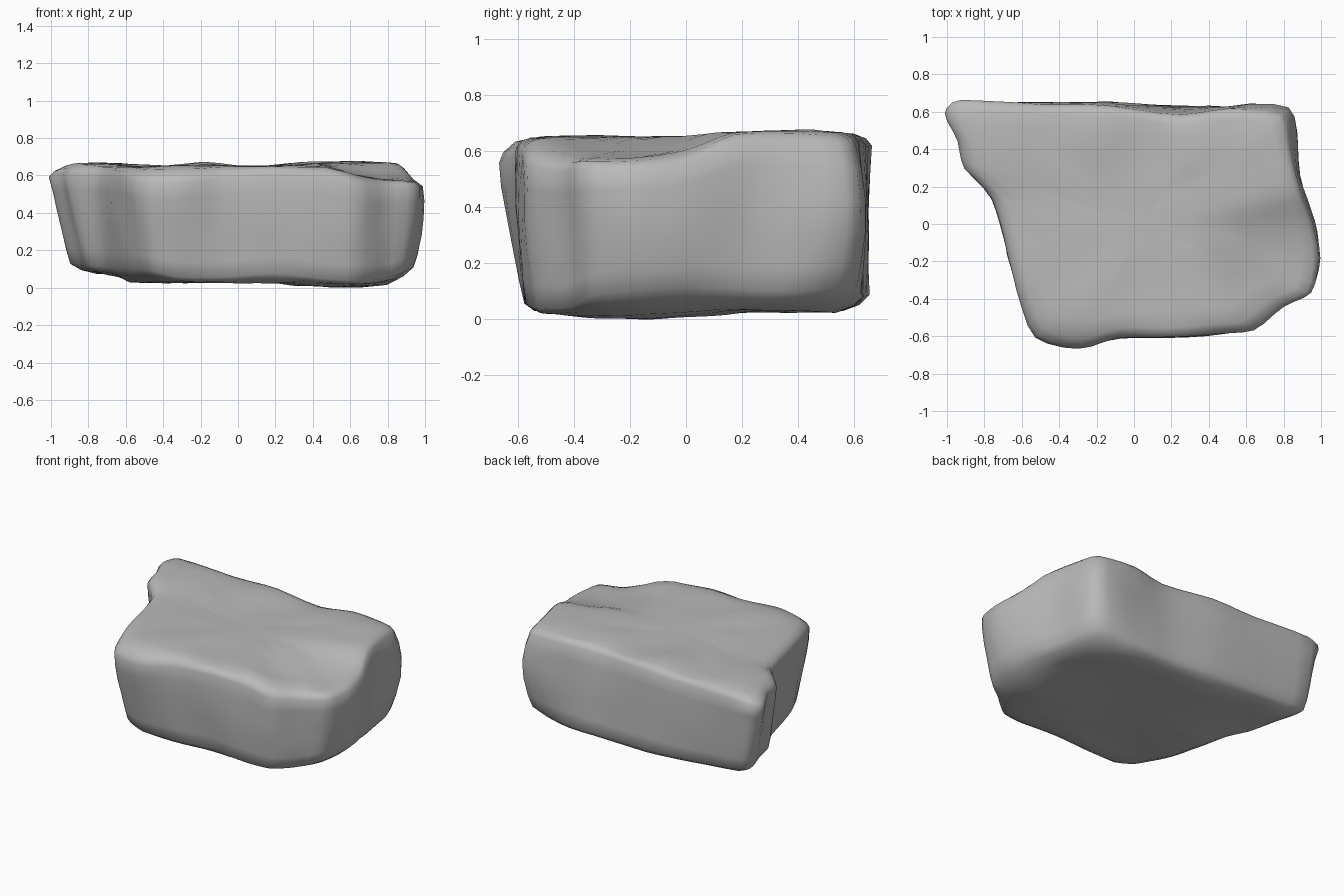
import bpy
import bmesh
from mathutils import Vector, noise

cube = bpy.data.objects.get("Cube")
if cube:
    bpy.data.objects.remove(cube, do_unlink=True)

# Rim of the slab, anticlockwise: top x, y, z then bottom x, y, z
RIM = [
    (-.53, -.61, .59, -.47, -.53, .09), (-.3, -.67, .59, -.32, -.57, .05),
    (-.08, -.61, .62, -.05, -.57, .05), (.2, -.61, .64, .2, -.57, .07),
    (.45, -.59, .62, .45, -.56, .04), (.64, -.57, .58, .63, -.53, .03),
    (.8, -.44, .56, .77, -.41, .04), (.95, -.37, .57, .88, -.33, .08),
    (.98, -.18, .57, .93, -.17, .1), (.95, .01, .59, .92, .03, .11),
    (.88, .18, .67, .9, .2, .1), (.83, .42, .67, .85, .4, .09),
    (.79, .59, .65, .76, .58, .11), (.5, .61, .67, .5, .63, .08),
    (.25, .58, .65, .2, .63, .07), (-.13, .63, .66, -.13, .65, .08),
    (-.5, .64, .65, -.5, .64, .09), (-.92, .66, .65, -.86, .62, .12),
    (-1.01, .59, .62, -.88, .53, .12), (-.94, .44, .64, -.83, .38, .11),
    (-.91, .3, .63, -.8, .24, .11), (-.76, .14, .63, -.72, .1, .11),
    (-.69, -.08, .63, -.66, -.07, .1), (-.63, -.36, .62, -.59, -.32, .1),
]
STEPS = 3


def closed_curve(points):
    """Closed, gently eased curve through the points."""
    count = len(points)
    result = []
    for i in range(count):
        a, b, c, d = (points[(i + k) % count] for k in (-1, 0, 1, 2))
        for s in range(STEPS):
            t = s / STEPS
            tangent_in, tangent_out = (c - a) * .35, (d - b) * .35
            h = t * t * (3 - 2 * t)
            result.append(b.lerp(c, h) + tangent_in * t * (1 - t) ** 2
                          - tangent_out * t * t * (1 - t))
    return result


def bump(p, size, amount):
    return noise.noise(p * size + Vector((3, 7, 1))) * amount


def hill(p, x, y, radius, height):
    d = ((p.x - x) ** 2 + (p.y - y) ** 2) / radius ** 2
    return height * max(0, 1 - d)


def top_height(p):
    z = .66 + hill(p, .6, .4, .45, .025) + hill(p, -.78, .5, .3, .02)
    z += hill(p, -.2, .5, .2, .02) - hill(p, .85, -.3, .45, .07)
    return z + bump(p, 3, .01) + bump(p, 8, .006)


def bottom_height(p):
    z = .04 - hill(p, .55, -.2, .4, .03) + hill(p, -.85, .5, .6, .05)
    return z + bump(p, 3, .01) + bump(p, 8, .006)


def build_rock():
    top = closed_curve([Vector(r[:3]) for r in RIM])
    bottom = closed_curve([Vector(r[3:]) for r in RIM])
    centre = Vector((.03, 0, 0))
    rings = []

    def cap(rim, height, scales):
        for s in scales:
            ring = []
            for p in rim:
                q = centre.lerp(p, s)
                blend = min(1, (1 - s) * 9)
                q.z = p.z + (height(q) - p.z) * blend
                ring.append(q)
            rings.append(ring)

    # Underside, side wall and top as one stack of rings
    cap(bottom, bottom_height, (.15, .35, .55, .72, .86, .95))
    for t in (.03, .18, .4, .6, .8, .96):
        ring = []
        for low, high in zip(bottom, top):
            q = low.lerp(high, t)
            out = Vector((q.x, q.y, 0)).normalized()
            swell = .05 + hill(q, .95, -.1, .35, .08) + hill(q, .8, .6, .3, .2)
            q += out * (swell * t * (1 - t) + bump(q, 4, .01) + bump(q, 9, .007))
            ring.append(q)
        rings.append(ring)
    cap(top, top_height, (.975, .91, .78, .62, .45, .3, .15))

    bm = bmesh.new()
    rows = [[bm.verts.new(p) for p in ring] for ring in rings]
    count = len(top)
    for low, high in zip(rows, rows[1:]):
        for i in range(count):
            j = (i + 1) % count
            bm.faces.new((low[i], low[j], high[j], high[i]))
    bm.faces.new(reversed(rows[0]))
    bm.faces.new(rows[-1])
    bmesh.ops.recalc_face_normals(bm, faces=bm.faces)

    # Stand on the ground
    lowest = min(v.co.z for v in bm.verts)
    for v in bm.verts:
        v.co.z -= lowest
    mesh = bpy.data.meshes.new("rock_slab")
    bm.to_mesh(mesh)
    bm.free()
    rock = bpy.data.objects.new("rock_slab", mesh)
    bpy.context.collection.objects.link(rock)
    return rock


rock = build_rock()

stone = bpy.data.materials.new("stone_grey")
stone.use_nodes = True
colour = (.49, .49, .49, 1)
stone.diffuse_color = colour
stone.node_tree.nodes["Principled BSDF"].inputs["Base Color"].default_value = colour
rock.data.materials.append(stone)

bpy.context.view_layer.objects.active = rock
rock.select_set(True)
bpy.ops.object.shade_smooth()
